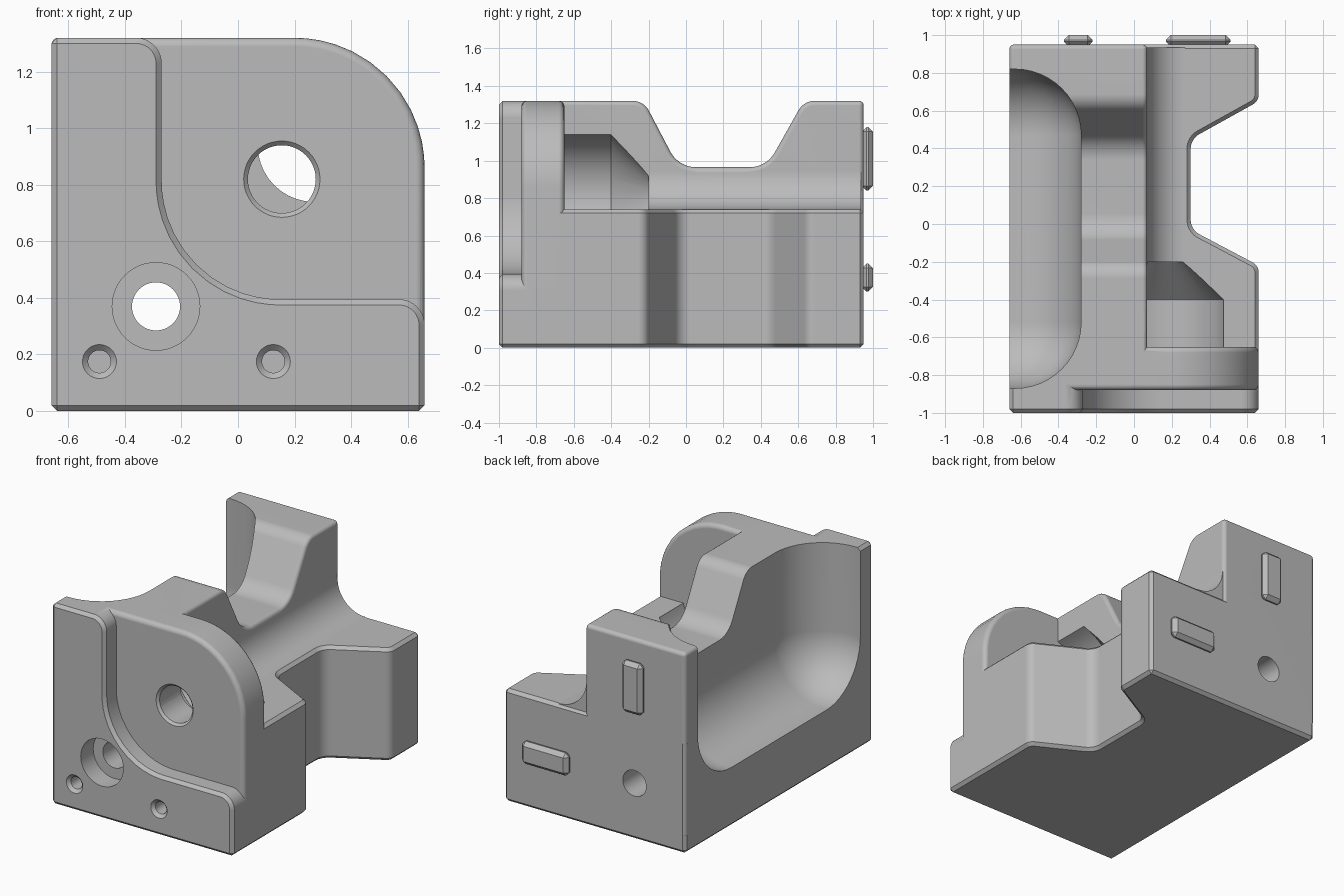
import bpy, bmesh, math
from mathutils import Vector, Matrix

old = bpy.data.objects.get("Cube")
if old:
    bpy.data.objects.remove(old)

grey = bpy.data.materials.new("plain_grey")
grey.use_nodes = True
COLOUR = (0.5, 0.5, 0.5, 1)
grey.diffuse_color = COLOUR
next(n for n in grey.node_tree.nodes if n.type == 'BSDF_PRINCIPLED').inputs["Base Color"].default_value = COLOUR


def make(name, bm):
    bmesh.ops.recalc_face_normals(bm, faces=bm.faces)
    me = bpy.data.meshes.new(name)
    bm.to_mesh(me)
    bm.free()
    me.materials.append(grey)
    ob = bpy.data.objects.new(name, me)
    bpy.context.collection.objects.link(ob)
    return ob


def rounded(corners, steps=12):
    """Outline from (u, v) or (u, v, radius) corners."""
    out = []
    for i, c in enumerate(corners):
        p = Vector(c[:2])
        if len(c) == 2:
            out.append(p)
            continue
        d1 = (Vector(corners[i - 1][:2]) - p).normalized()
        d2 = (Vector(corners[(i + 1) % len(corners)][:2]) - p).normalized()
        half, r = d1.angle(d2) / 2, c[2]
        centre = p + (d1 + d2).normalized() * (r / math.sin(half))
        a = p + d1 * (r / math.tan(half)) - centre
        b = p + d2 * (r / math.tan(half)) - centre
        for k in range(steps + 1):
            out.append(centre + a.lerp(b, k / steps).normalized() * r)
    return out


def bake(ob):
    """Apply the modifiers of an object."""
    bpy.context.view_layer.update()
    deps = bpy.context.evaluated_depsgraph_get()
    me = bpy.data.meshes.new_from_object(ob.evaluated_get(deps))
    ob.modifiers.clear()
    ob.data = me


def bevel(ob, width, segments):
    if width:
        m = ob.modifiers.new("edge", 'BEVEL')
        m.width, m.segments = width, segments
        m.limit_method, m.angle_limit = 'ANGLE', math.radians(40)
        m.use_clamp_overlap = False
        bake(ob)
    return ob


def prism(name, corners, axis, start, end, width=0, segments=1):
    """Extrude an outline along an axis."""
    place = {'x': lambda u, v, w: (w, u, v),
             'y': lambda u, v, w: (u, w, v),
             'z': lambda u, v, w: (u, v, w)}[axis]
    bm = bmesh.new()
    pts = rounded(corners)
    rings = [[bm.verts.new(place(p.x, p.y, w)) for p in pts] for w in (start, end)]
    for ring in rings:
        bm.faces.new(ring)
    for i in range(len(pts)):
        bm.faces.new((rings[0][i - 1], rings[0][i], rings[1][i], rings[1][i - 1]))
    return bevel(make(name, bm), width, segments)


def box(name, x, y, z, width=0, segments=1):
    return prism(name, [(x[0], y[0]), (x[1], y[0]), (x[1], y[1]), (x[0], y[1])],
                 'z', z[0], z[1], width, segments)


def drill(x, z, y0, y1, r0, r1=None):
    """Round cutter along y, tapering from r0 to r1."""
    bm = bmesh.new()
    turn = Matrix.Translation((x, (y0 + y1) / 2, z)) @ Matrix.Rotation(-math.pi / 2, 4, 'X')
    bmesh.ops.create_cone(bm, cap_ends=True, segments=48, radius1=r0,
                          radius2=r0 if r1 is None else r1, depth=y1 - y0, matrix=turn)
    return make("cutter", bm)


def combine(ob, other, operation):
    m = ob.modifiers.new("combine", 'BOOLEAN')
    m.object, m.operation, m.solver = other, operation, 'EXACT'
    bake(ob)
    bpy.data.objects.remove(other)


# Base block, notched on its left side
body = prism("bracket_body", [(-.66, -.85), (.66, -.85), (.66, -.22, .06), (.30, -.03, .09),
             (.30, .45, .09), (.66, .65, .06), (.66, .95), (-.66, .95)],
             'z', 0, .74, .02)

# Tall wall with a saddle dip
wall = prism("wall", [(-.85, .1), (-.85, 1.32), (-.226, 1.32, .1), (-.04, .965, .156),
             (.43, .965, .156), (.63, 1.32, .1), (.95, 1.32), (.95, .1)],
             'x', -.66, .07, .025, 4)

# Concave fillet where the wall meets the base
fillet = prism("fillet", [(0, .7), (.27, .7), (.27, .74), (.07, .74, .199), (.07, .94), (0, .94)],
               'y', -.75, .935)

# Rounded front flange
flange = prism("flange", [(-.4, .2), (.66, .2), (.66, 1.32, .46), (-.4, 1.32)],
               'y', -.88, -.65, .03, 4)

# Stepped front plate with its sweeping edge
plate = prism("plate", [(-.66, 0), (.66, 0), (.66, .395, .09), (-.27, .395, .42),
              (-.27, 1.32, .09), (-.66, 1.32)], 'y', -1, -.8, .02)

for part in (wall, fillet, flange, plate):
    combine(body, part, 'UNION')

# Large rounded scoop, open at the side and top
combine(body, box("scoop", (-1.8, -.28), (-.87, .82), (.39, 2.5), .35, 12), 'DIFFERENCE')

# Through hole with counterbore, main bore and its tapered clearance
cuts = [(-.29, .37, -1.2, 1.2, .085), (-.29, .37, -1.2, -.87, .155),
        (.155, .82, -1.2, -.5, .12), (.155, .82, -.90, -.86, .155, .115),
        (.155, .82, -.65, -.4, .33), (.155, .82, -.401, -.2, .33, .13)]
# Two small blind holes with countersinks
for x in (-.49, .125):
    cuts += [(x, .175, -1.2, -.85, .04), (x, .175, -1.01, -.97, .07, .03)]
for cut in cuts:
    combine(body, drill(*cut), 'DIFFERENCE')

# Locating tabs on the back
tabs = [box("upright_tab", (-.37, -.22), (.94, 1), (.84, 1.18), .025),
        box("level_tab", (.17, .51), (.94, 1), (.30, .45), .025)]

# Smooth the rounds and keep the edges crisp
for ob in [body] + tabs:
    bpy.ops.object.select_all(action='DESELECT')
    ob.select_set(True)
    bpy.context.view_layer.objects.active = ob
    bpy.ops.object.shade_smooth_by_angle(angle=math.radians(32))
    m = ob.modifiers.new("clean_shading", 'WEIGHTED_NORMAL')
    m.keep_sharp = True
